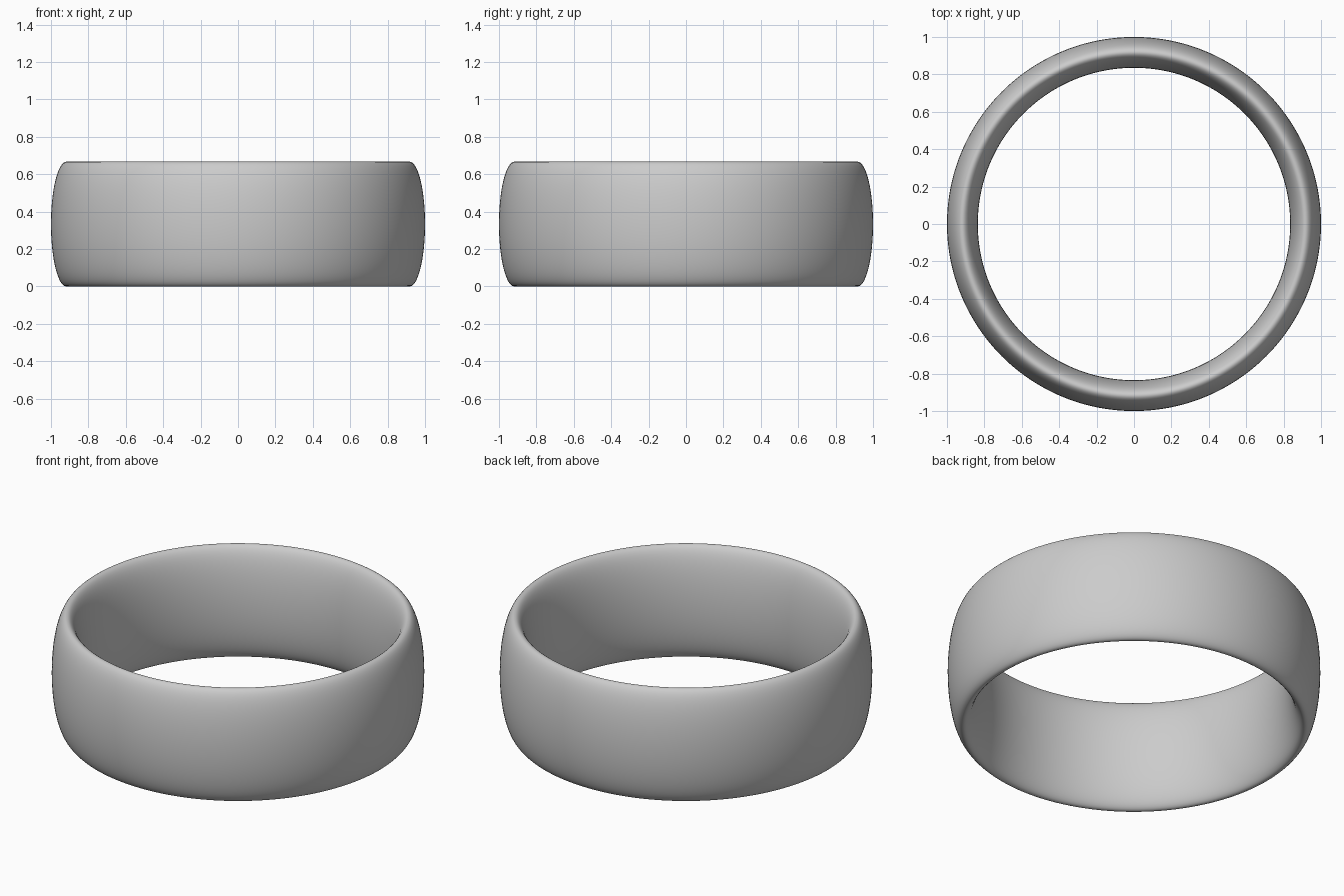
import bpy

if "Cube" in bpy.data.objects:
    bpy.data.objects.remove(bpy.data.objects["Cube"])

OUTER, INNER, HEIGHT = 1.0, 0.835, 0.667
minor = (OUTER - INNER) / 2

# Ring band: a torus stretched upward so its section is a tall ellipse
bpy.ops.mesh.primitive_torus_add(
    major_radius=(OUTER + INNER) / 2, minor_radius=minor,
    major_segments=192, minor_segments=64, location=(0, 0, HEIGHT / 2))
band = bpy.context.object
band.name = "ring_band"
band.scale.z = HEIGHT / (2 * minor)
bpy.ops.object.transform_apply(location=False, rotation=False, scale=True)
bpy.ops.object.shade_smooth()
